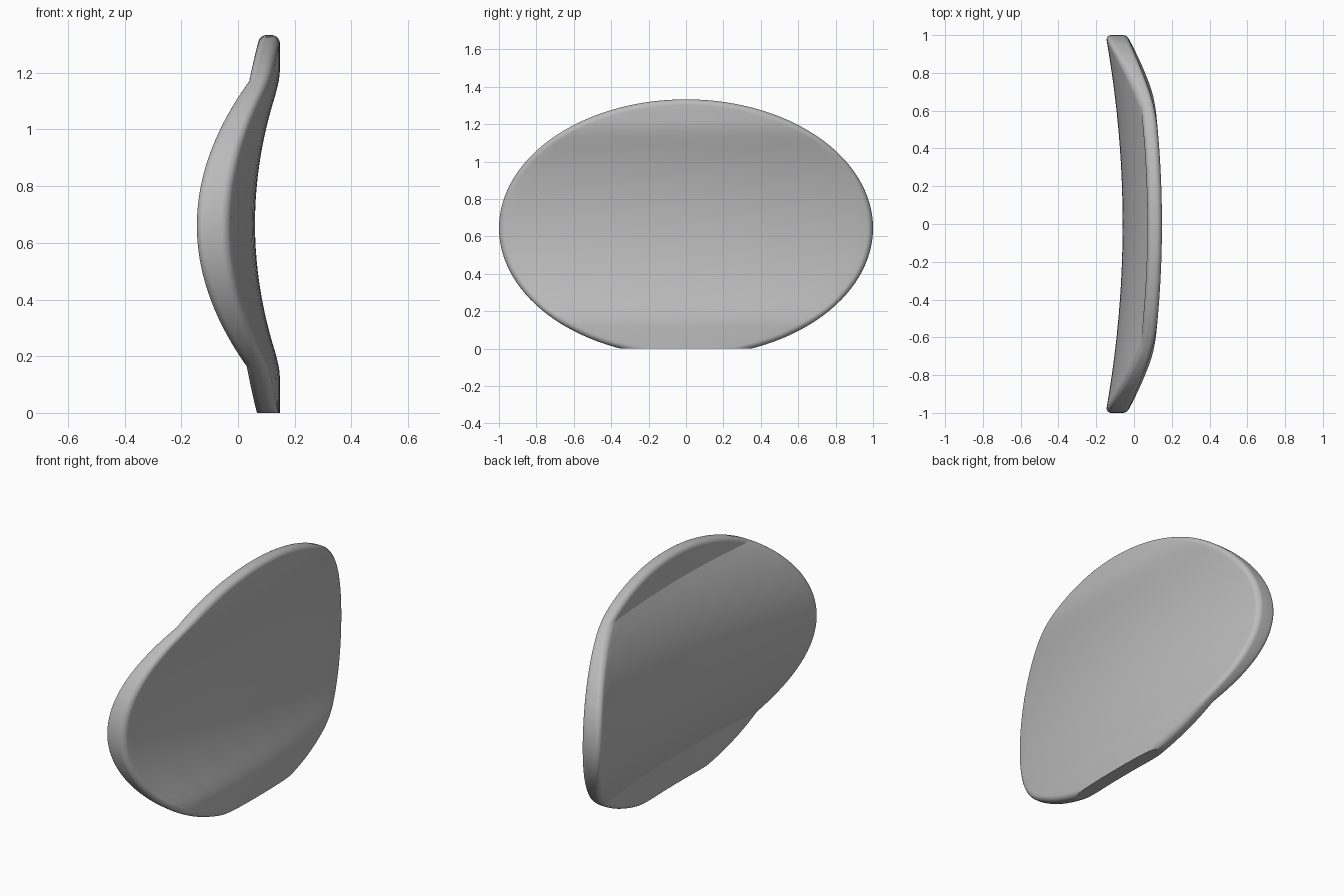
import bpy, bmesh, math
from mathutils import Vector

if "Cube" in bpy.data.objects:
    bpy.data.objects.remove(bpy.data.objects["Cube"])

B, CZ = 0.688, 0.645        # vertical semi-axis and centre height of the oval (half width is 1)
MID, HALF = 0.667, 0.503    # centre and half height of the curved middle zone
R = 0.03                    # rim rounding


def smooth_min(a, b, k):
    h = max(k - abs(a - b), 0) / k
    return min(a, b) - h * h * k / 4


def front_x(y, z):
    t = ((z - MID) / HALF) ** 2
    return 0.06 + 0.088 * smooth_min(t, 1, 0.2) - 0.09 * y * y


def back_x(y, z):
    t = ((z - MID) / HALF) ** 2
    return -0.06 + 0.131 * min(t, 1) - 0.09 * y * y


def rim_drop(y, z):
    # quarter-round falloff close to the oval outline
    dz = z - CZ
    q = math.hypot(y, dz / B)
    if q < 0.5:
        return 0
    d = max((1 - q) * q / math.hypot(y, dz / B ** 2), 0)
    return R - math.sqrt(max(R * R - (R - d) ** 2, 0)) if d < R else 0


bm = bmesh.new()

# flat oval made of concentric rim rings around one central face
N, K = 128, 8
rings = []
for k in range(K + 1):
    d = R * (1 - math.cos(math.pi / 2 * k / K))
    ring = []
    for i in range(N):
        a = 2 * math.pi * i / N
        n = Vector((0, math.cos(a), math.sin(a) / B)).normalized()
        ring.append(bm.verts.new(Vector((0, math.cos(a), CZ + B * math.sin(a))) - n * d))
    rings.append(ring)
for a, b in zip(rings, rings[1:]):
    for i in range(N):
        j = (i + 1) % N
        bm.faces.new((a[i], a[j], b[j], b[i]))
bm.faces.new(rings[-1])


def cut(co, no, clear=False):
    bmesh.ops.bisect_plane(bm, geom=bm.verts[:] + bm.edges[:] + bm.faces[:], dist=1e-4,
                           plane_co=co, plane_no=no, clear_inner=clear)


# flat base, then rows and columns so the panel can bend
cut((0, 0, 0), (0, 0, 1), True)
offsets = [HALF * i / 12 for i in range(13)] + [0.52, 0.54, 0.56, 0.60]
for z in sorted({MID + s * o for o in offsets for s in (-1, 1)}):
    cut((0, 0, z), (0, 0, 1))
for i in range(-9, 10):
    cut((0, i / 10, 0), (0, 1, 0))

# second skin and the wall joining both
edges = [e for e in bm.edges if e.is_boundary]
front = bm.verts[:]
vmap = bmesh.ops.duplicate(bm, geom=bm.verts[:] + bm.edges[:] + bm.faces[:])["vert_map"]
pairs = [(v, vmap[v]) for v in front]
for e in edges:
    a, b = e.verts
    bm.faces.new((a, b, vmap[b], vmap[a]))
for f, b in pairs:
    _, y, z = f.co
    drop = rim_drop(y, z)
    f.co.x = front_x(y, z) - drop
    b.co.x = back_x(y, z) + drop
bmesh.ops.recalc_face_normals(bm, faces=bm.faces[:])

mesh = bpy.data.meshes.new("curved_panel")
bm.to_mesh(mesh)
bm.free()
panel = bpy.data.objects.new("curved_panel", mesh)
bpy.context.collection.objects.link(panel)

grey = bpy.data.materials.new("light_grey")
grey.diffuse_color = (0.5, 0.5, 0.5, 1)
grey.use_nodes = True
grey.node_tree.nodes["Principled BSDF"].inputs["Base Color"].default_value = grey.diffuse_color
mesh.materials.append(grey)

bpy.context.view_layer.objects.active = panel
panel.select_set(True)
bpy.ops.object.shade_smooth_by_angle(angle=math.radians(20))
